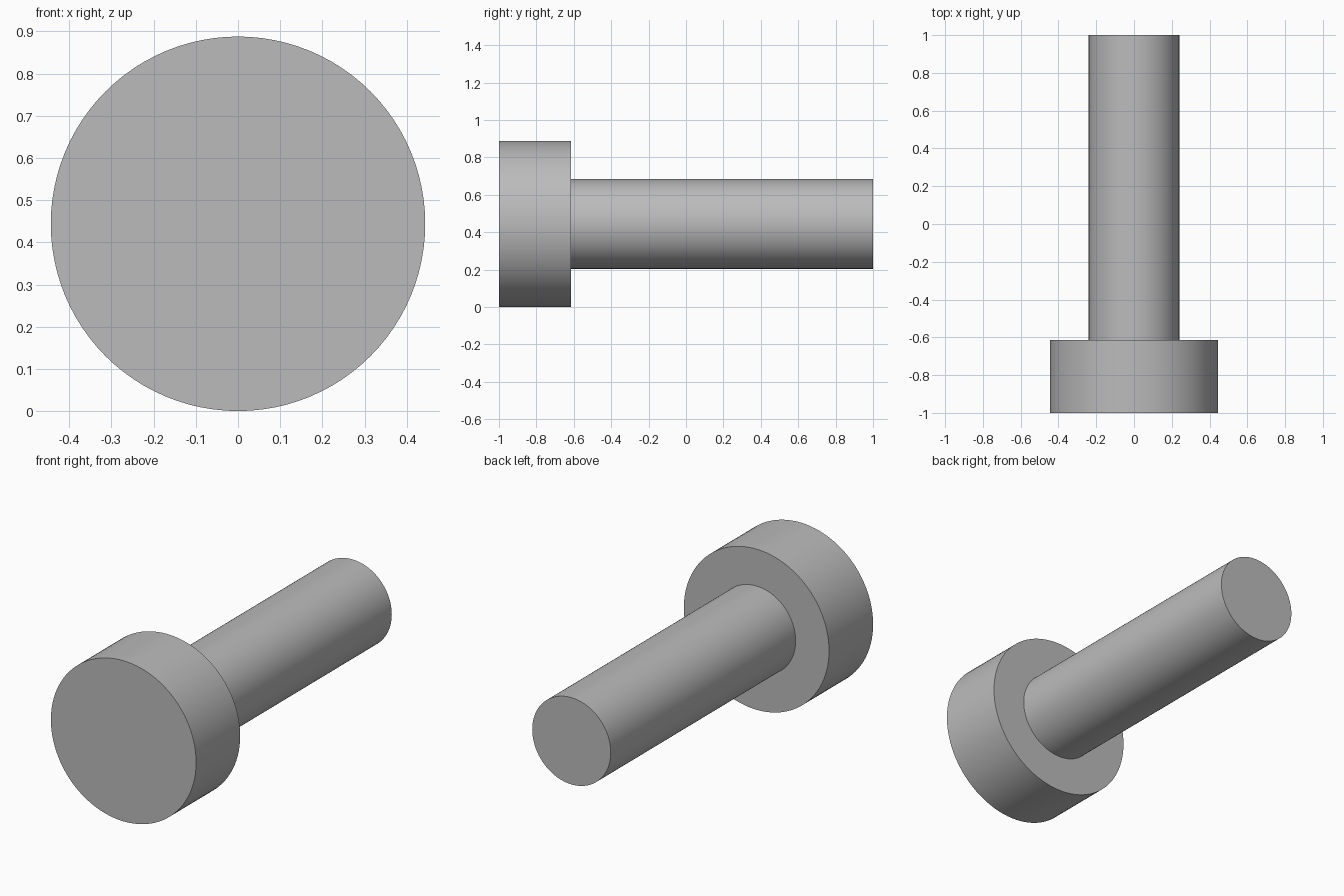
import bpy
import math

old = bpy.data.objects.get("Cube")
if old:
    bpy.data.objects.remove(old, do_unlink=True)

# Single grey material
grey = bpy.data.materials.new("plain_grey")
grey.use_nodes = True
colour = (0.5, 0.5, 0.5, 1)
grey.diffuse_color = colour
grey.node_tree.nodes["Principled BSDF"].inputs["Base Color"].default_value = colour

AXIS_Z = 0.444
JOINT_Y = -0.615


def rod(name, radius, y0, y1):
    """Capped cylinder lying along y."""
    bpy.ops.mesh.primitive_cylinder_add(
        vertices=96, radius=radius, depth=y1 - y0,
        location=(0, (y0 + y1) / 2, AXIS_Z), rotation=(math.pi / 2, 0, 0))
    part = bpy.context.object
    part.name = name
    part.data.materials.append(grey)
    bpy.ops.object.shade_smooth_by_angle(angle=math.radians(30))
    return part


# Wide head at the front, slim shank running to the back
rod("bolt_head", AXIS_Z, -1, JOINT_Y)
rod("bolt_shank", 0.24, JOINT_Y, 1)
